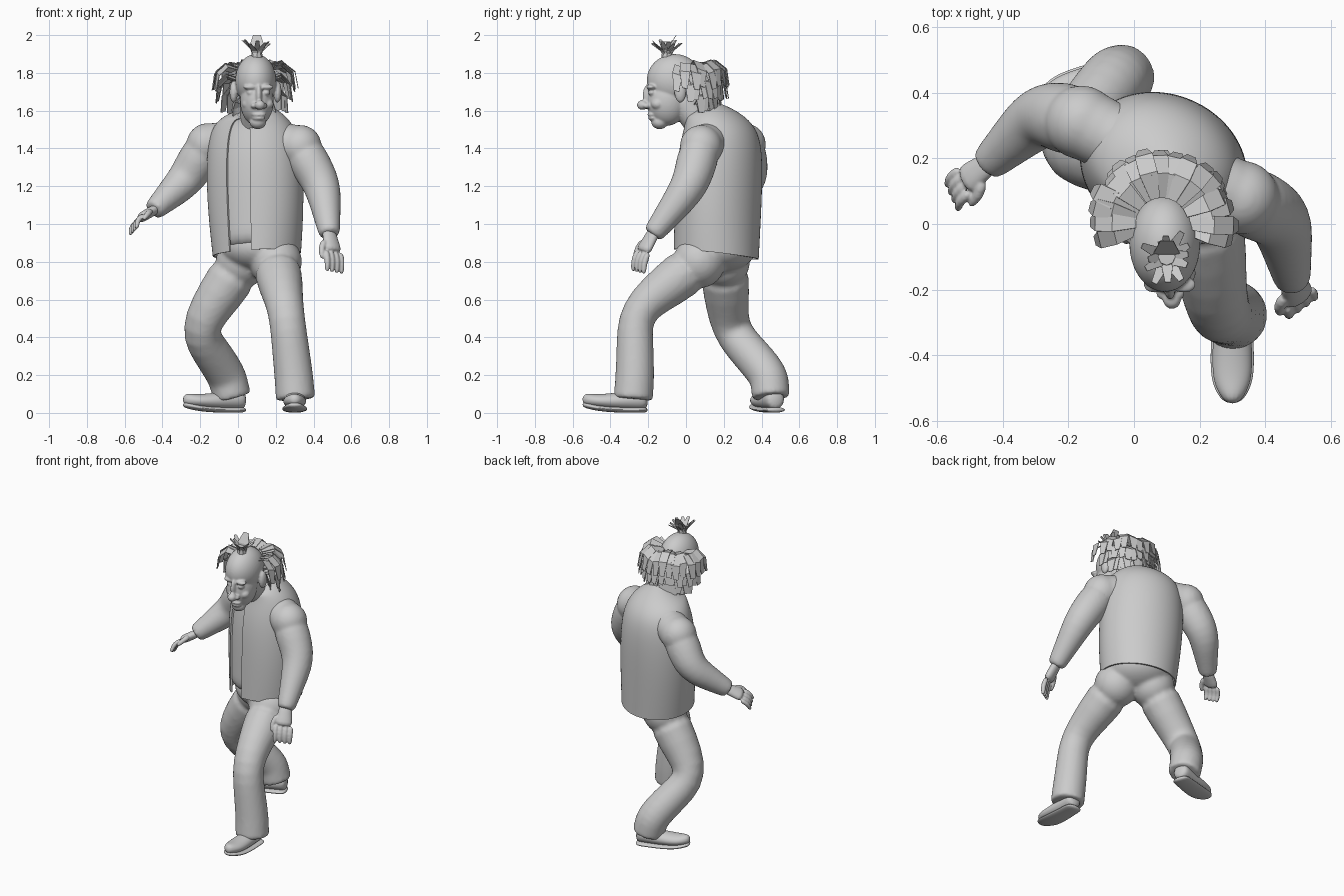
import bpy, bmesh, math, random
from mathutils import Vector, Matrix

random.seed(4)
if "Cube" in bpy.data.objects:
    bpy.data.objects.remove(bpy.data.objects["Cube"])
colour = (0.6, 0.6, 0.6, 1)
grey = bpy.data.materials.new("plain grey")
grey.use_nodes = True
grey.diffuse_color = colour
grey.node_tree.nodes["Principled BSDF"].inputs["Base Color"].default_value = colour

def skin_rings(bm, rings, gap=(), caps=True):
    """Join rings of vertices into a sleeve, leaving out the gap columns."""
    count = len(rings[0])
    for lower, upper in zip(rings, rings[1:]):
        for j in range(count):
            if j not in gap:
                k = (j + 1) % count
                bm.faces.new((lower[j], lower[k], upper[k], upper[j]))
    if caps:
        bm.faces.new(rings[0][::-1])
        bm.faces.new(rings[-1])

def tube(bm, centres, sizes, ref=(1, 0, 0), count=12):
    """Sleeve along a path, with a half width and half height at each point."""
    rings, last = [], len(centres) - 1
    angles = [math.tau * j / count for j in range(count)]
    for i, (centre, (width, height)) in enumerate(zip(centres, sizes)):
        along = (centres[min(i + 1, last)] - centres[max(i - 1, 0)]).normalized()
        side = along.cross(Vector(ref)).normalized()
        up = side.cross(along)
        rings.append([bm.verts.new(centre + side * width * math.cos(a) + up * height * math.sin(a))
                      for a in angles])
    skin_rings(bm, rings)

def ball(bm, centre, size):
    place = Matrix.Translation(centre) @ Matrix.Diagonal((*size, 1))
    bmesh.ops.create_uvsphere(bm, u_segments=24, v_segments=16, radius=1, matrix=place)

def limb(bm, joints, radii):
    """Bones with rounded bends and a ball at the root."""
    joints, centres, sizes = [Vector(j) for j in joints], [], []
    for bone in range(len(joints) - 1):
        end = (0.95, 1) if bone == len(joints) - 2 else (0.85,)
        for t in (0.15 if bone else 0, 0.5, *end):
            centres.append(joints[bone].lerp(joints[bone + 1], t))
            sizes.append((1.04 * (radii[bone] + (radii[bone + 1] - radii[bone]) * t),) * 2)
    tube(bm, centres, sizes)
    ball(bm, joints[0], (radii[0],) * 3)

def ribbon(bm, points, across, width):
    """Strip of hair, widest in the middle."""
    pairs = []
    for i, point in enumerate(points):
        half = across * width * (1 + math.sin(math.pi * i / (len(points) - 1))) / 4
        pairs.append((bm.verts.new(point - half), bm.verts.new(point + half)))
    for a, b in zip(pairs, pairs[1:]):
        bm.faces.new((a[0], a[1], b[1], b[0]))

def finish(name, bm, subdiv=2, voxel=0, thick=0, smooth=True, relaxing=4):
    """Turn the working mesh into an object and apply its modifiers."""
    if not thick:
        bmesh.ops.recalc_face_normals(bm, faces=bm.faces[:])
    mesh = bpy.data.meshes.new(name)
    bm.to_mesh(mesh)
    bm.free()
    mesh.materials.append(grey)
    ob = bpy.data.objects.new(name, mesh)
    bpy.context.collection.objects.link(ob)
    if subdiv:
        divide = ob.modifiers.new("Subdivide", "SUBSURF")
        divide.levels, divide.boundary_smooth = subdiv, "PRESERVE_CORNERS"
    if voxel:
        blend = ob.modifiers.new("Blend", "REMESH")
        blend.mode, blend.voxel_size = "VOXEL", voxel
        relax = ob.modifiers.new("Relax", "SMOOTH")
        relax.factor, relax.iterations = 0.5, relaxing
    if thick:
        shell = ob.modifiers.new("Thickness", "SOLIDIFY")
        shell.thickness, shell.offset = thick, -1
    bpy.ops.object.select_all(action="DESELECT")
    ob.select_set(True)
    bpy.context.view_layer.objects.active = ob
    bpy.ops.object.convert(target="MESH")
    if smooth:
        bpy.ops.object.shade_smooth_by_angle(angle=math.radians(45))

# Open jacket over a shirt: ellipses turned to the model's right, closing in at the collar
turn = Matrix.Rotation(math.radians(-24), 3, "Z")
for name, scale, gap, thick in (("jacket", 1, (17, 18), 0.01), ("shirt", 0.965, (), 0)):
    bm, rings, levels = bmesh.new(), [], 9
    for i in range(levels + 1):
        t = math.sin(math.pi / 2 * i / levels)
        width = (0.095 + 0.17 * (1 - t ** 12) ** 0.6) * (0.9 + 0.1 * math.sin(math.pi * t))
        depth = 0.09 + 0.135 * (1 - t ** 6) ** 0.6
        centre = Vector((0.1 - 0.02 * t, 0.16 + 0.03 * t - 0.1 * t ** 20, 0.84 + 0.76 * t))
        ring = []
        for j in range(24):
            c, s = math.cos(math.tau * j / 24), math.sin(math.tau * j / 24)
            drop = 0.04 * t ** 20 * s + 0.02 * (1 - t) ** 4 * (c - s)
            ring.append(bm.verts.new(centre + turn @ Vector((width * c * scale, depth * s * scale, drop))))
        rings.append(ring)
    skin_rings(bm, rings, gap, not gap)
    finish(name, bm, thick=thick)

# Sleeves, each running out from a yoke inside the jacket
wrists = {"right": Vector((-0.45, 0.18, 1.07)), "left": Vector((0.485, -0.18, 0.94))}
arms = {"right": ((-0.16, 0.31, 1.42), (-0.28, 0.34, 1.23)),
        "left": ((0.33, 0.08, 1.41), (0.45, 0.02, 1.2))}
for side, (shoulder, elbow) in arms.items():
    bm = bmesh.new()
    limb(bm, (shoulder, elbow, wrists[side]), (0.115, 0.1, 0.055))
    for t in (0.2, 0.4, 0.6):
        ball(bm, Vector(shoulder).lerp(Vector((0.08, 0.19, 1.46)), t), (0.11, 0.11, 0.11))
    finish(side + "_sleeve", bm, subdiv=1, voxel=0.011, relaxing=10)

# Trousers blended from a pelvis and two legs
bm = bmesh.new()
ball(bm, (0.11, 0.17, 0.88), (0.21, 0.21, 0.14))
limb(bm, ((0.2, 0.07, 0.8), (0.255, -0.27, 0.54), (0.295, -0.27, 0.2), (0.305, -0.28, 0.07)),
     (0.14, 0.093, 0.103, 0.105))
limb(bm, ((0.02, 0.2, 0.8), (-0.22, 0.23, 0.44), (-0.06, 0.44, 0.2), (-0.03, 0.45, 0.08)),
     (0.14, 0.1, 0.105, 0.1))
finish("trousers", bm, subdiv=1, voxel=0.012)

def shoe(name, heel, heading):
    """Rounded upper on a welted sole with a lifted toe."""
    paths, sizes = {"upper": [], "sole": []}, {"upper": [], "sole": []}
    for i in range(7):
        t = i / 6
        width, height = (0.05 + 0.02 * t) * math.sqrt(1.1 - t ** 6), 0.06 - 0.03 * t
        spot = Vector((*heel, 0.016 + 0.03 * t ** 4)) + Vector((*heading, 0)).normalized() * 0.35 * t
        paths["upper"].append(spot + Vector((0, 0, height)))
        paths["sole"].append(spot)
        sizes["upper"].append((width, height))
        sizes["sole"].append((width + 0.006, 0.016))
    for part in paths:
        bm = bmesh.new()
        tube(bm, paths[part], sizes[part], ref=(0, 0, 1))
        finish(name + "_" + part, bm)

shoe("left_shoe", (0.3, -0.2), (0, -1))
shoe("right_shoe", (0.04, 0.48), (-3, -1))

def hand(name, wrist, reach, thumb_side, curl, size):
    """Palm, four bent fingers and a thumb."""
    reach, curl, thumb = (Vector(v).normalized() for v in (reach, curl, thumb_side))
    thumb = (thumb - reach * thumb.dot(reach)).normalized()
    flat = reach.cross(thumb)
    reach, curl, thumb = reach * size, curl * size, thumb * size
    bm = bmesh.new()
    tube(bm, [wrist + reach * (0.04 * i - 0.03) for i in range(4)],
         [((0.033 + 0.005 * i) * size, 0.025 * size) for i in range(4)], ref=flat)
    for i in range(4):
        root = wrist + reach * 0.08 + thumb * (i - 1.5) * 0.026
        knuckle = root + reach * 0.04 + curl * 0.01
        tip = knuckle + reach * 0.016 + curl * 0.04
        tube(bm, [root, knuckle, knuckle.lerp(tip, 0.5), tip],
             [(r * size, r * size) for r in (0.014, 0.014, 0.012, 0.01)], ref=thumb)
    root = wrist + reach * 0.03 + thumb * 0.03
    knuckle = root + (reach + thumb) * 0.03 + curl * 0.01
    tube(bm, [root, knuckle, knuckle + reach * 0.04 + curl * 0.02],
         [(r * size, r * size) for r in (0.018, 0.015, 0.011)], ref=flat)
    finish(name, bm, subdiv=1, voxel=0.005)

hand("right_hand", wrists["right"], (-0.7, -0.5, -0.4), (0.4, -0.7, 0.4), (0.1, -0.4, -0.9), 1.1)
hand("left_hand", wrists["left"], (0.2, -0.5, -0.9), (-0.7, -0.6, 0), (-0.1, 0.1, -1), 1.2)

# Head, neck and facial features blended into one form
bm = bmesh.new()
limb(bm, ((0.08, 0.1, 1.5), (0.09, 0.05, 1.56), (0.09, -0.02, 1.66)), (0.08, 0.08, 0.08))
ball(bm, (0.094, -0.06, 1.76), (0.11, 0.15, 0.14))
ball(bm, (0.1, -0.1, 1.65), (0.09, 0.11, 0.13))
ball(bm, (0.105, -0.14, 1.54), (0.045, 0.045, 0.038))
face = Vector((0.11, -0.2, 1.65))
middle = {"bridge": ((0, 0, 0.03), (0.017, 0.03, 0.06)), "nose_tip": ((0.006, -0.03, -0.02), (0.028, 0.03, 0.026)),
          "upper_lip": ((0, 0.02, -0.07), (0.04, 0.025, 0.011)),
          "lower_lip": ((0, 0.025, -0.09), (0.036, 0.025, 0.012))}
paired = {"nostril": ((0.026, -0.01, -0.024), (0.018, 0.02, 0.015)),
          "brow": ((0.043, 0.015, 0.075), (0.038, 0.026, 0.014)),
          "eye": ((0.04, 0.02, 0.045), (0.022, 0.022, 0.015)),
          "cheek": ((0.05, 0.05, -0.015), (0.034, 0.035, 0.03)),
          "ear": ((0.116, 0.17, 0.05), (0.022, 0.032, 0.058))}
for offset, size in middle.values():
    ball(bm, face + Vector(offset), size)
for (x, y, z), size in paired.values():
    for sign in (-1, 1):
        ball(bm, face + Vector((x * sign - y / 10, y, z)), size)
finish("head", bm, subdiv=1, voxel=0.006)

def spoke(angle):
    """Outward and sideways directions at an angle around the head."""
    return Vector((math.cos(angle), math.sin(angle), 0)), Vector((-math.sin(angle), math.cos(angle), 0))

# Side and back hair: layers of drooping strips, the lower ones kept to the back
bm = bmesh.new()
for layer in range(4):
    for i in range(17):
        sweep = (i + random.uniform(-0.2, 0.2)) / 8 - 1
        out, across = spoke(math.pi / 2 + math.radians(102 - 18 * layer) * sweep)
        across.z = random.uniform(-0.4, 0.4)
        length = (0.14 - 0.01 * layer ** 2) * random.uniform(0.9, 1.1)
        root = Vector((0.085, 0, 1.84 - 0.02 * abs(sweep) - 0.06 * layer + random.uniform(-0.01, 0.01)))
        points = []
        for t in (0, 0.35, 0.7, 1):
            rise = Vector((0, 0, 0.15 * t - 0.26 * t * t))
            points.append(root + out * (0.08 + length * math.sin(math.pi / 2 * t)) + rise)
        ribbon(bm, points, across.normalized(), 0.06)
finish("side_hair", bm, subdiv=0, thick=0.004, smooth=False)

# Crown tuft: tied stub with a spray of strips and one tall lock
crown, up = Vector((0.1, -0.1, 1.88)), Vector((0, 0, 0.05))
bm = bmesh.new()
tube(bm, [crown, crown + up], [(0.03, 0.03), (0.026, 0.026)], count=8)
finish("tuft_stub", bm, subdiv=0, smooth=False)
bm = bmesh.new()
for i in range(12):
    out, across = spoke(math.tau * i / 12 + random.uniform(-0.15, 0.15))
    spread, height = random.uniform(0.04, 0.08), random.uniform(1.4, 1.9)
    ribbon(bm, [crown + out * (0.012 + spread * t * t) + up * height * t for t in (0, 0.5, 1)], across, 0.035)
back, across = spoke(math.pi / 2)
ribbon(bm, [crown + back * 0.05 * t * t + up * 2.4 * t for t in (0, 0.5, 1)], across, 0.08)
finish("crown_tuft", bm, subdiv=0, thick=0.003, smooth=False)
